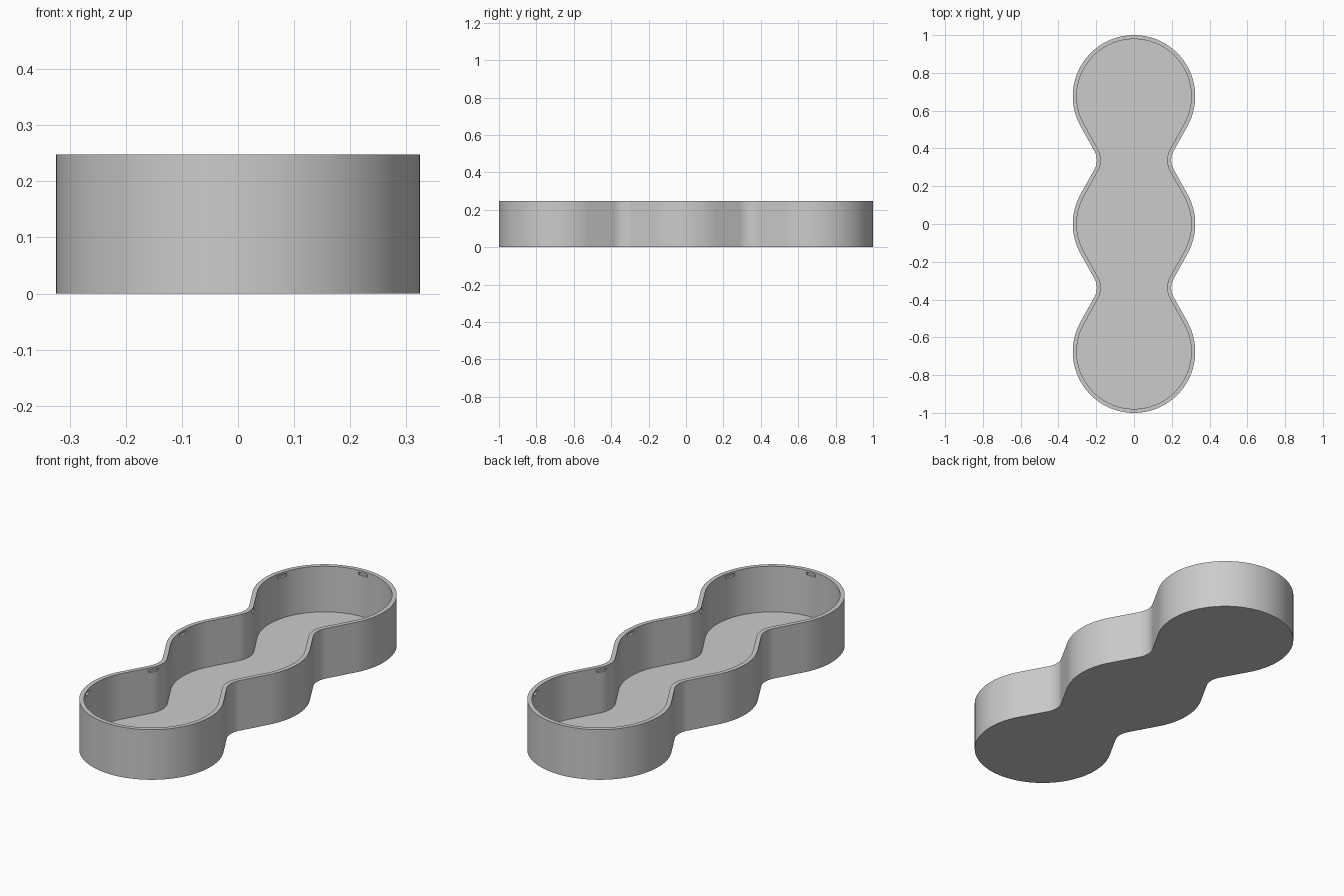
import bpy, bmesh
from math import sin, cos, asin, acos, atan2, hypot, pi, radians
from mathutils import Matrix, Vector

old = bpy.data.objects.get("Cube")
if old:
    bpy.data.objects.remove(old, do_unlink=True)

HEIGHT, FLOOR, WALL = 0.248, 0.022, 0.021
LOBE_R, PITCH = 0.324, 0.676          # lobe radius and spacing
WAIST, FILLET = 0.197, 0.1            # waist half width and its round

# Direction of the straight flank tangent to both lobe and waist round
fx, fy = WAIST + FILLET, PITCH / 2
tangent = atan2(fy, fx) - acos((LOBE_R + FILLET) / hypot(fx, fy))

grey = bpy.data.materials.new("light_grey")
grey.use_nodes = True
colour = (0.6, 0.6, 0.6, 1)
grey.diffuse_color = colour
grey.node_tree.nodes["Principled BSDF"].inputs["Base Color"].default_value = colour


def arc(cx, cy, r, start, end, steps):
    return [(cx + r * cos(start + (end - start) * i / steps),
             cy + r * sin(start + (end - start) * i / steps))
            for i in range(steps + 1)]


def outline(inset):
    """Three-lobed closed outline, counter-clockwise, moved inward by inset."""
    r, f = LOBE_R - inset, FILLET + inset
    side = arc(0, -PITCH, r, -pi / 2, tangent, 40)
    side += arc(fx, -fy, f, pi + tangent, pi - tangent, 20)
    side += arc(0, 0, r, -tangent, tangent, 24)
    side += arc(fx, fy, f, pi + tangent, pi - tangent, 20)
    side += arc(0, PITCH, r, -tangent, pi / 2, 40)
    return side[:-1] + [(-x, -y) for x, y in side[:-1]]


# Tray body: outer wall, rim, inner wall, floor and underside
bm = bmesh.new()
rings = []
for inset, z in ((0, 0), (0, HEIGHT), (WALL, HEIGHT), (WALL, FLOOR)):
    rings.append([bm.verts.new((x, y, z)) for x, y in outline(inset)])
for low, high in zip(rings, rings[1:]):
    for i in range(len(low)):
        j = (i + 1) % len(low)
        bm.faces.new((low[i], low[j], high[j], high[i]))
bm.faces.new(rings[0][::-1])
bm.faces.new(rings[-1])
mesh = bpy.data.meshes.new("tray")
bm.to_mesh(mesh)
bm.free()
mesh.materials.append(grey)
tray = bpy.data.objects.new("tray", mesh)
bpy.context.collection.objects.link(tray)

# Shallow lid slots just under the rim: (x, y, facing angle)
inner = LOBE_R - WALL
slots = []
for s in (1, -1):
    slots.append((s * inner, 0, 0))
    slots.append((0, s * (PITCH + inner), pi / 2))
    for t in (1, -1):
        a = radians(16)
        slots.append((s * inner * cos(a), t * (PITCH + inner * sin(a)), s * t * a))
        b = radians(26)
        f = FILLET + WALL
        slots.append((s * (fx - f * cos(b)), t * (fy + f * sin(b)), -s * t * b))
bm = bmesh.new()
for x, y, angle in slots:
    bmesh.ops.create_cube(bm, size=1, matrix=Matrix.Translation((x, y, 0.231))
                          @ Matrix.Rotation(angle, 4, 'Z')
                          @ Matrix.Diagonal((0.02, 0.05, 0.014, 1)))
cut_mesh = bpy.data.meshes.new("slot_cutter")
bm.to_mesh(cut_mesh)
bm.free()
cut_mesh.materials.append(grey)
cutter = bpy.data.objects.new("slot_cutter", cut_mesh)
bpy.context.collection.objects.link(cutter)
cutter.hide_render = True

cut = tray.modifiers.new("slots", 'BOOLEAN')
cut.operation = 'DIFFERENCE'
cut.solver = 'EXACT'
cut.object = cutter
bpy.ops.object.select_all(action='DESELECT')
bpy.context.view_layer.objects.active = tray
tray.select_set(True)
bpy.ops.object.modifier_apply(modifier=cut.name)
bpy.data.objects.remove(cutter, do_unlink=True)
bpy.ops.object.shade_smooth_by_angle(angle=radians(30))
